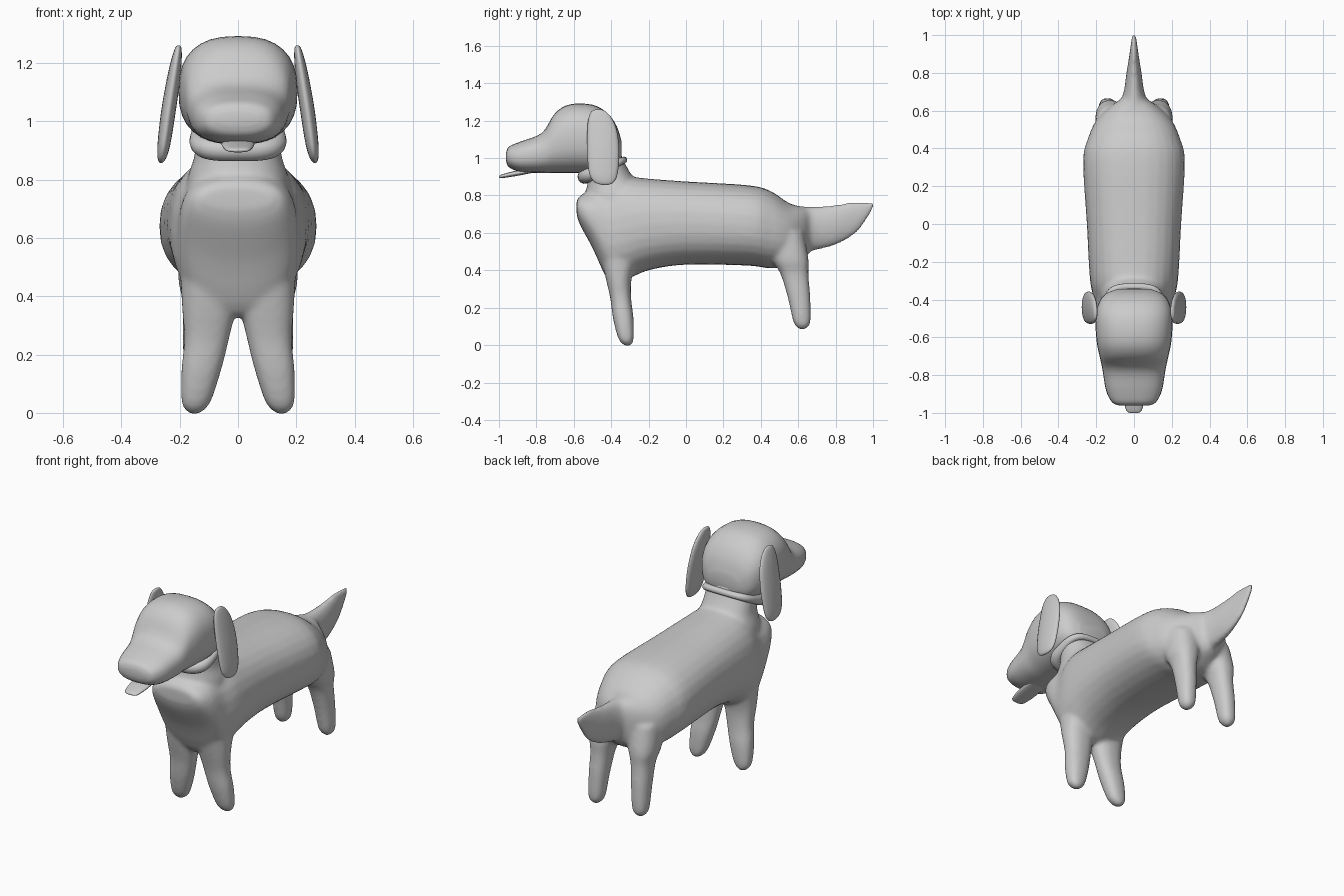
import bpy, bmesh, math
from mathutils import Vector

if "Cube" in bpy.data.objects:
    bpy.data.objects.remove(bpy.data.objects["Cube"])


def catmull(rows, steps):
    """Smoothly interpolate a list of equal-length tuples."""
    out = []
    for i in range(len(rows) - 1):
        p = [rows[max(0, min(len(rows) - 1, i + k))] for k in (-1, 0, 1, 2)]
        for s in range(steps):
            t = s / steps
            out.append([0.5 * (2 * b + (c - a) * t + (2 * a - 5 * b + 4 * c - d) * t * t
                               + (3 * b - a - 3 * c + d) * t ** 3)
                        for a, b, c, d in zip(*p)])
    out.append(list(rows[-1]))
    return out


def mesh_object(name, rings, closed=False):
    """Skin a sequence of vertex rings."""
    bm = bmesh.new()
    vs = [[bm.verts.new(p) for p in r] for r in rings]
    n, m = len(vs[0]), len(vs)
    for i in range(m if closed else m - 1):
        a, b = vs[i], vs[(i + 1) % m]
        for k in range(n):
            bm.faces.new((a[k], a[(k + 1) % n], b[(k + 1) % n], b[k]))
    if not closed:
        bm.faces.new(vs[0])
        bm.faces.new(vs[-1])
    bmesh.ops.recalc_face_normals(bm, faces=bm.faces)
    me = bpy.data.meshes.new(name)
    bm.to_mesh(me)
    bm.free()
    me.polygons.foreach_set("use_smooth", [True] * len(me.polygons))
    ob = bpy.data.objects.new(name, me)
    bpy.context.collection.objects.link(ob)
    return ob


def spow(v, e):
    return math.copysign(abs(v) ** e, v)


def loft(name, rows, axis, power=2.3, n=28, steps=4):
    """Rows: (position on axis, low, high, x centre, half width).
    axis 'y': low/high are z limits; axis 'z': low/high are y limits."""
    rings = []
    for pos, lo, hi, cx, w in catmull(rows, steps):
        ring = []
        for k in range(n):
            a = 2 * math.pi * k / n
            x = cx + max(w, .002) * spow(math.cos(a), 2 / power)
            v = (lo + hi) / 2 + max((hi - lo) / 2, .002) * spow(math.sin(a), 2 / power)
            ring.append((x, pos, v) if axis == 'y' else (x, v, pos))
        rings.append(ring)
    return mesh_object(name, rings)


# torso tapering to the rump
parts = [loft("body", [
    (-.585, .70, .77, 0, .12), (-.565, .64, .80, 0, .16), (-.50, .52, .83, 0, .195),
    (-.41, .34, .87, 0, .21), (-.32, .35, .90, 0, .23), (-.2, .40, .89, 0, .24),
    (0, .43, .875, 0, .25), (.33, .425, .855, 0, .27), (.45, .41, .825, 0, .245),
    (.55, .42, .76, 0, .20), (.62, .46, .74, 0, .13), (.66, .49, .73, 0, .07)], 'y')]

# neck
parts.append(loft("neck", [
    (.68, -.56, -.15, 0, .19), (.80, -.54, -.20, 0, .175), (.88, -.525, -.27, 0, .15),
    (.96, -.53, -.32, 0, .145), (1.05, -.53, -.36, 0, .14)], 'z'))

# tail, a tall thin blade
parts.append(loft("tail", [
    (.5, .48, .76, 0, .16), (.6, .49, .745, 0, .11), (.68, .505, .74, 0, .06),
    (.8, .535, .75, 0, .04), (.9, .59, .768, 0, .024), (.96, .66, .768, 0, .016),
    (1.005, .735, .762, 0, .01)], 'y', power=2))

# legs, left and right
for s in (-1, 1):
    parts.append(loft("front_leg", [
        (-.005, -.325, -.295, s * .15, .012), (.03, -.36, -.28, s * .145, .048),
        (.14, -.39, -.28, s * .127, .068), (.25, -.405, -.293, s * .108, .077),
        (.36, -.43, -.29, s * .10, .092), (.5, -.46, -.25, s * .10, .10)], 'z'))
    parts.append(loft("back_leg", [
        (.083, .608, .636, s * .145, .012), (.12, .575, .665, s * .142, .042),
        (.25, .545, .665, s * .137, .052), (.38, .505, .655, s * .13, .06),
        (.46, .46, .655, s * .125, .08), (.6, .42, .63, s * .10, .10)], 'z'))

# fuse torso, neck, legs and tail into one soft skin
bpy.ops.object.select_all(action='DESELECT')
for p in parts:
    p.select_set(True)
body = parts[0]
bpy.context.view_layer.objects.active = body
bpy.ops.object.join()
rm = body.modifiers.new("fuse", 'REMESH')
rm.mode = 'VOXEL'
rm.voxel_size = .011
rm.use_smooth_shade = True
sm = body.modifiers.new("soften", 'SMOOTH')
sm.factor = .5
sm.iterations = 10

# head with muzzle
loft("head", [
    (-.962, .985, 1.03, 0, .07), (-.945, .95, 1.062, 0, .115), (-.88, .925, 1.09, 0, .148),
    (-.77, .92, 1.135, 0, .167), (-.70, .92, 1.24, 0, .182), (-.62, .92, 1.287, 0, .198),
    (-.5, .92, 1.285, 0, .204), (-.42, .93, 1.24, 0, .188), (-.37, .95, 1.17, 0, .15),
    (-.345, .99, 1.09, 0, .09)], 'y', power=2.5, n=32)

# hanging ears
for s in (-1, 1):
    loft("ear", [
        (.857, -.45, -.415, s * .264, .004), (.872, -.49, -.385, s * .261, .014),
        (.92, -.518, -.365, s * .254, .022), (1.03, -.528, -.357, s * .239, .025),
        (1.14, -.528, -.368, s * .222, .023), (1.21, -.522, -.395, s * .211, .018),
        (1.25, -.505, -.43, s * .205, .011), (1.26, -.48, -.455, s * .204, .004)],
        'z', power=2, n=20)

# tongue
loft("tongue", [
    (-1.0, .896, .904, 0, .022), (-.985, .893, .912, 0, .042), (-.92, .902, .93, 0, .055),
    (-.85, .915, .94, 0, .055), (-.8, .925, .945, 0, .05)], 'y', n=16)

# collar, a tilted rounded-square ring, thicker in front
rings = []
for i in range(40):
    a = 2 * math.pi * i / 40
    ca, sa = spow(math.cos(a), .6), spow(math.sin(a), .6)
    f = (1 - sa) / 2
    r = .018 + .02 * f
    c = Vector((.137 * ca, -.437 + .105 * sa, .945 + .045 * sa))
    out = Vector((math.cos(a), math.sin(a), .4 * math.sin(a))).normalized()
    up = Vector((0, -.39, .92))
    rings.append([c + r * (math.cos(t) * out + math.sin(t) * up)
                  for t in (2 * math.pi * k / 12 for k in range(12))])
mesh_object("collar", rings, closed=True)
